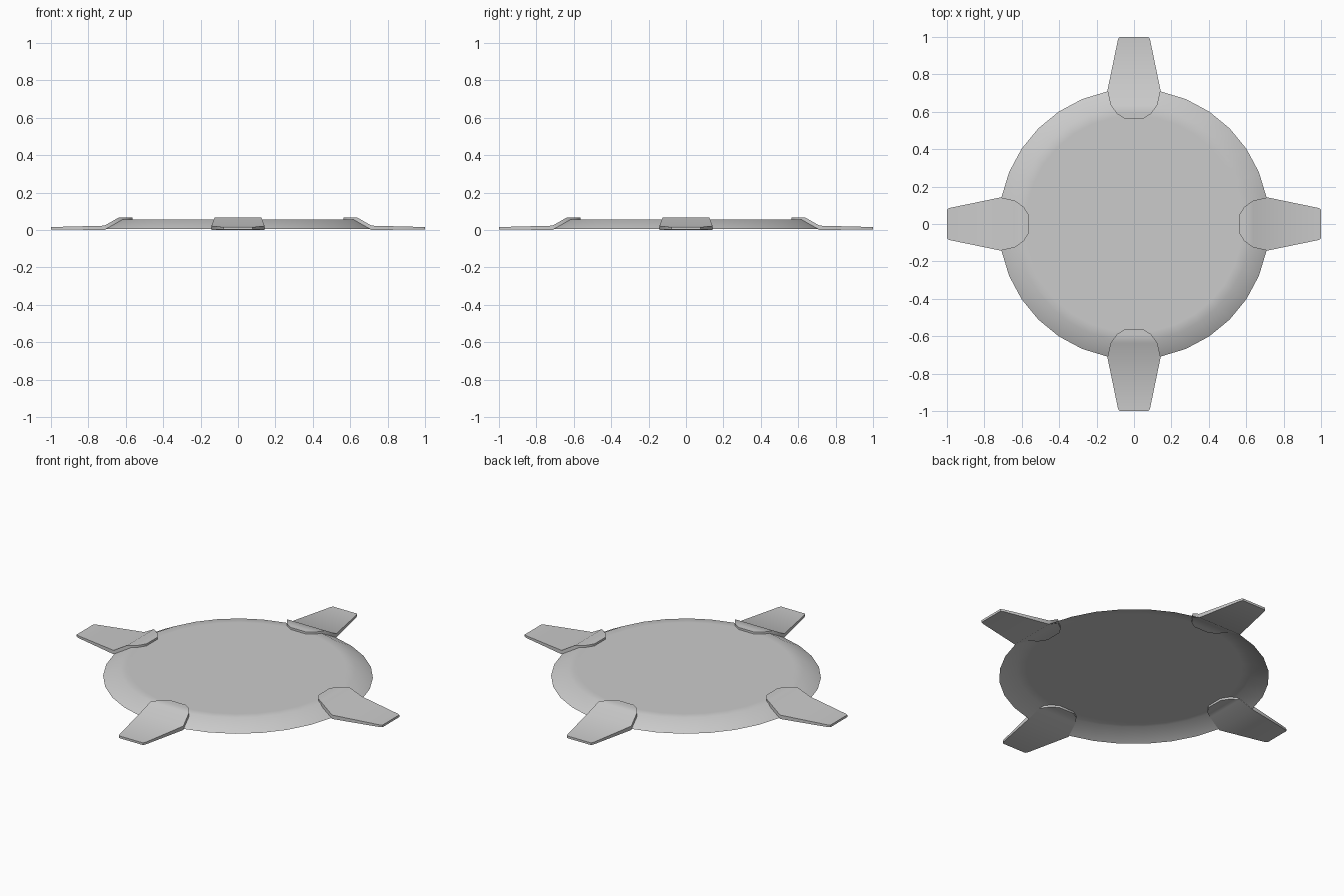
import bpy, bmesh, math
from mathutils import Matrix

cube = bpy.data.objects.get("Cube")
if cube:
    bpy.data.objects.remove(cube, do_unlink=True)

# Single grey finish
COLOR = (0.6, 0.6, 0.6, 1.0)
grey = bpy.data.materials.new("plain_grey")
grey.use_nodes = True
grey.diffuse_color = COLOR
grey.node_tree.nodes["Principled BSDF"].inputs["Base Color"].default_value = COLOR


def finish(bm, name):
    mesh = bpy.data.meshes.new(name)
    bm.to_mesh(mesh)
    bm.free()
    mesh.materials.append(grey)
    obj = bpy.data.objects.new(name, mesh)
    bpy.context.collection.objects.link(obj)
    bpy.ops.object.select_all(action='DESELECT')
    obj.select_set(True)
    bpy.context.view_layer.objects.active = obj
    bpy.ops.object.shade_smooth_by_angle(angle=math.radians(40))
    return obj


def bridge(bm, a, b):
    n = len(a)
    for i in range(n):
        j = (i + 1) % n
        bm.faces.new((a[i], a[j], b[j], b[i]))


# Shallow disc: a thin shell, open underneath, with a sloping rim
SIDES = 32
bm = bmesh.new()
rings = []
for radius, z in [(0.723, 0.004), (0.63, 0.055), (0.58, 0.055)]:
    rings.append([bm.verts.new((radius * math.cos(math.tau * i / SIDES),
                                radius * math.sin(math.tau * i / SIDES), z))
                  for i in range(SIDES)])
for low, high in zip(rings, rings[1:]):
    bridge(bm, low, high)
bm.faces.new(rings[-1])
finish(bm, "disc_shell")

# Clip stations from inner end to tip: distance, half width, underside, top
STATIONS = [
    (0.563, 0.05, 0.043, 0.067),
    (0.59, 0.092, 0.043, 0.067),
    (0.637, 0.125, 0.043, 0.067),
    (0.714, 0.142, 0.0, 0.023),
    (0.985, 0.086, 0.003, 0.016),
    (1.0, 0.078, 0.003, 0.016),
]


def make_clip(name, angle):
    bm = bmesh.new()
    sections = []
    for x, w, low, top in STATIONS:
        corners = [(-w, low), (w, low), (w, top), (-w, top)]
        sections.append([bm.verts.new((x, y, z)) for y, z in corners])
    for a, b in zip(sections, sections[1:]):
        bridge(bm, a, b)
    bm.faces.new(sections[0])
    bm.faces.new(sections[-1])
    bmesh.ops.recalc_face_normals(bm, faces=bm.faces)
    bm.transform(Matrix.Rotation(angle, 4, 'Z'))
    finish(bm, name)


# Four folded clips around the rim
for k, side in enumerate(["left", "back", "right", "front"]):
    make_clip(side + "_clip", k * math.pi / 2)
